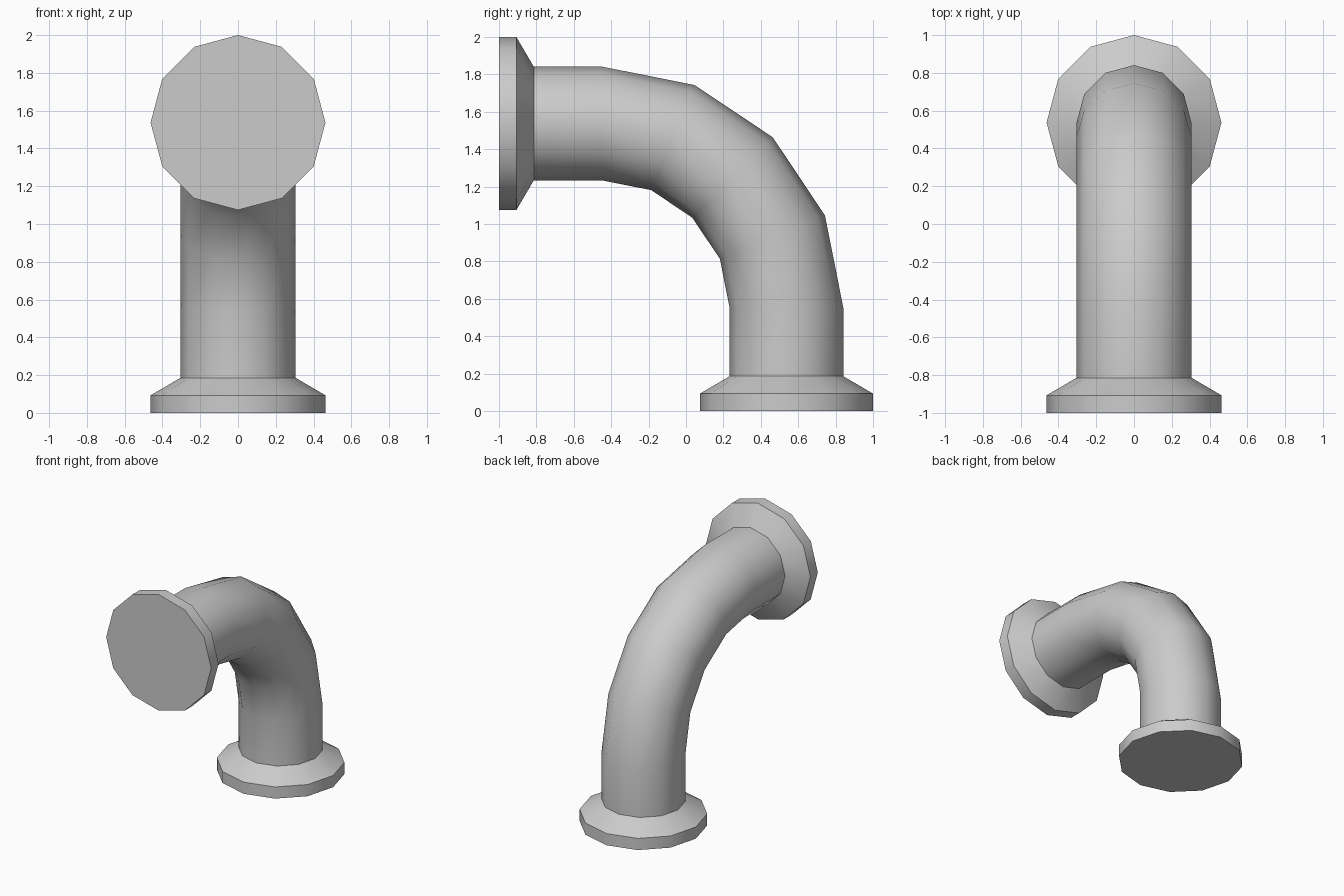
import bpy, bmesh, math
from mathutils import Vector

if "Cube" in bpy.data.objects:
    bpy.data.objects.remove(bpy.data.objects["Cube"])

SIDES = 12
PIPE_R, FLANGE_R = 0.304, 0.463
BEND_R, BEND_STEPS = 0.984, 4
BEND_Y, BEND_Z = -0.447, 0.553      # centre of the elbow arc

# Stations along the pipe: (arc angle, y, z, radius)
stations = []
leg_y = BEND_Y + BEND_R
top_z = BEND_Z + BEND_R

# Bottom flange
for z, r in [(0, FLANGE_R), (0.093, FLANGE_R), (0.186, PIPE_R)]:
    stations.append((0, leg_y, z, r))

# Elbow
for i in range(BEND_STEPS + 1):
    a = math.pi / 2 * i / BEND_STEPS
    stations.append((a, BEND_Y + BEND_R * math.cos(a),
                     BEND_Z + BEND_R * math.sin(a), PIPE_R))

# Front flange
for y, r in [(-0.814, PIPE_R), (-0.907, FLANGE_R), (-1, FLANGE_R)]:
    stations.append((math.pi / 2, y, top_z, r))

bm = bmesh.new()
rings = []
for a, y, z, r in stations:
    outward = Vector((0, math.cos(a), math.sin(a)))
    side = Vector((1, 0, 0))
    ring = []
    for k in range(SIDES):
        t = 2 * math.pi * k / SIDES
        ring.append(bm.verts.new(Vector((0, y, z)) + r * (side * math.cos(t) + outward * math.sin(t))))
    rings.append(ring)

# Walls and end caps
for lo, hi in zip(rings, rings[1:]):
    for k in range(SIDES):
        n = (k + 1) % SIDES
        bm.faces.new((lo[k], lo[n], hi[n], hi[k]))
bm.faces.new(rings[0][::-1])
bm.faces.new(rings[-1])
bmesh.ops.recalc_face_normals(bm, faces=bm.faces)

mesh = bpy.data.meshes.new("flanged_pipe_elbow")
bm.to_mesh(mesh)
bm.free()
pipe = bpy.data.objects.new("flanged_pipe_elbow", mesh)
bpy.context.collection.objects.link(pipe)

# Smooth walls, crisp flange rims
bpy.context.view_layer.objects.active = pipe
pipe.select_set(True)
bpy.ops.object.shade_smooth_by_angle(angle=math.radians(40))
